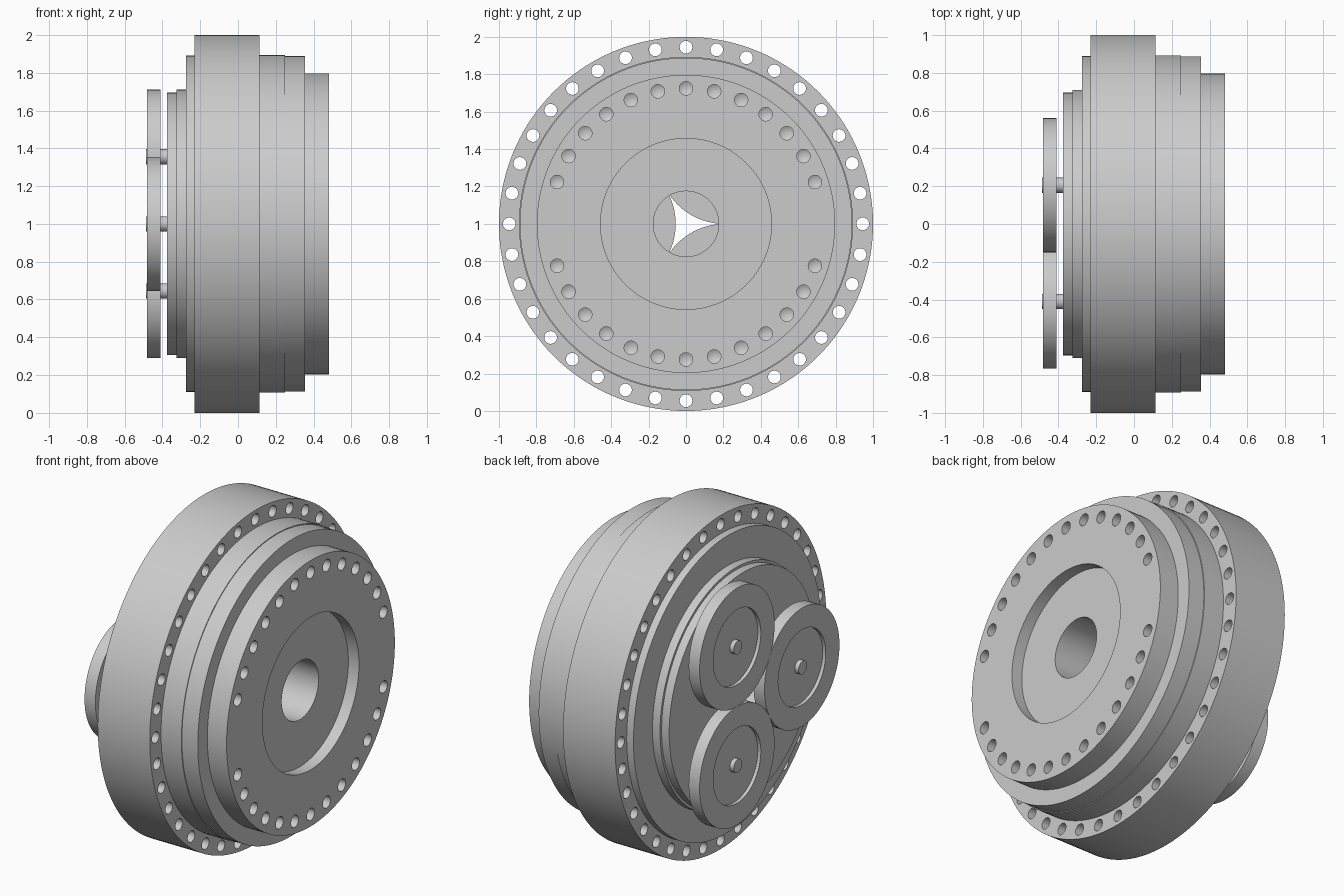
import bpy, bmesh, math
from math import sin, cos, tau, radians

if "Cube" in bpy.data.objects:
    bpy.data.objects.remove(bpy.data.objects["Cube"])

AXIS_Z = 1.0   # all parts turn about a line along x at this height


def lathe(name, profile, y=0.0, z=AXIS_Z, seg=144):
    """Spin a closed (x, radius) profile about an x-parallel line; radius 0 is a pole."""
    bm = bmesh.new()
    rings = []
    for x, r in profile:
        if r == 0:
            rings.append([bm.verts.new((x, y, z))] * seg)
        else:
            rings.append([bm.verts.new((x, y + r * sin(tau * i / seg), z + r * cos(tau * i / seg)))
                          for i in range(seg)])
    for a, b in zip(rings, rings[1:] + rings[:1]):
        if a[0] is a[1] and b[0] is b[1]:
            continue
        for i in range(seg):
            j = (i + 1) % seg
            bm.faces.new(list(dict.fromkeys((a[i], a[j], b[j], b[i]))))
    bmesh.ops.recalc_face_normals(bm, faces=bm.faces)
    mesh = bpy.data.meshes.new(name)
    bm.to_mesh(mesh)
    bm.free()
    ob = bpy.data.objects.new(name, mesh)
    bpy.context.collection.objects.link(ob)
    return ob


def select(ob):
    bpy.ops.object.select_all(action='DESELECT')
    ob.select_set(True)
    bpy.context.view_layer.objects.active = ob


def drill(target, profile, radius, angles):
    """Cut the same hole profile at several angles on a bolt circle."""
    holes = [lathe("hole_cutter", profile, radius * sin(radians(a)),
                   AXIS_Z + radius * cos(radians(a)), 24) for a in angles]
    select(holes[0])
    for h in holes:
        h.select_set(True)
    bpy.ops.object.join()
    cutter = holes[0]
    cutter.hide_render = True
    mod = target.modifiers.new("holes", 'BOOLEAN')
    mod.operation = 'DIFFERENCE'
    mod.solver = 'EXACT'
    mod.object = cutter
    select(target)
    bpy.ops.object.modifier_apply(modifier=mod.name)
    bpy.data.objects.remove(cutter, do_unlink=True)


BORE = 0.175
parts = []

# Outer mounting ring with 36 through holes
ring = lathe("mounting_ring", [(-0.23, 0.885), (-0.23, 1.0), (0.115, 1.0), (0.115, 0.885)])
drill(ring, [(-0.3, 0), (-0.3, 0.034), (0.2, 0.034), (0.2, 0)], 0.945, range(0, 360, 10))
parts.append(ring)

# Stepped gearbox housing with rear cover steps and central bore
parts.append(lathe("housing", [
    (-0.375, BORE), (-0.375, 0.695), (-0.325, 0.695), (-0.325, 0.71), (-0.275, 0.71),
    (-0.275, 0.89), (-0.2, 0.89), (0.1, 0.893), (0.25, 0.893), (0.25, 0.888),
    (0.355, 0.888), (0.355, BORE)]))

# Output flange with a shallow recess and two groups of 13 blind holes
flange = lathe("output_flange", [
    (0.355, BORE), (0.355, 0.797), (0.482, 0.797), (0.482, 0.457), (0.412, 0.457), (0.412, BORE)])
upper = range(-72, 73, 12)
drill(flange, [(0.385, 0), (0.405, 0.036), (0.55, 0.036), (0.55, 0)], 0.725,
      [a + base for base in (0, 180) for a in upper])
parts.append(flange)

# Three touching input gears, each on its own shaft
for k in range(3):
    a = radians(30 + 120 * k)
    y, z = 0.41 * sin(a), AXIS_Z + 0.41 * cos(a)
    parts.append(lathe(f"input_gear_{k + 1}", [
        (-0.41, 0), (-0.41, 0.355), (-0.482, 0.355), (-0.482, 0.225), (-0.462, 0.225), (-0.462, 0)],
        y, z, 96))
    parts.append(lathe(f"gear_shaft_{k + 1}", [
        (-0.488, 0), (-0.488, 0.04), (-0.37, 0.04), (-0.37, 0)], y, z, 32))

# Smooth curved walls, keep machined edges crisp
for ob in parts:
    select(ob)
    bpy.ops.object.shade_smooth_by_angle(angle=radians(30))
